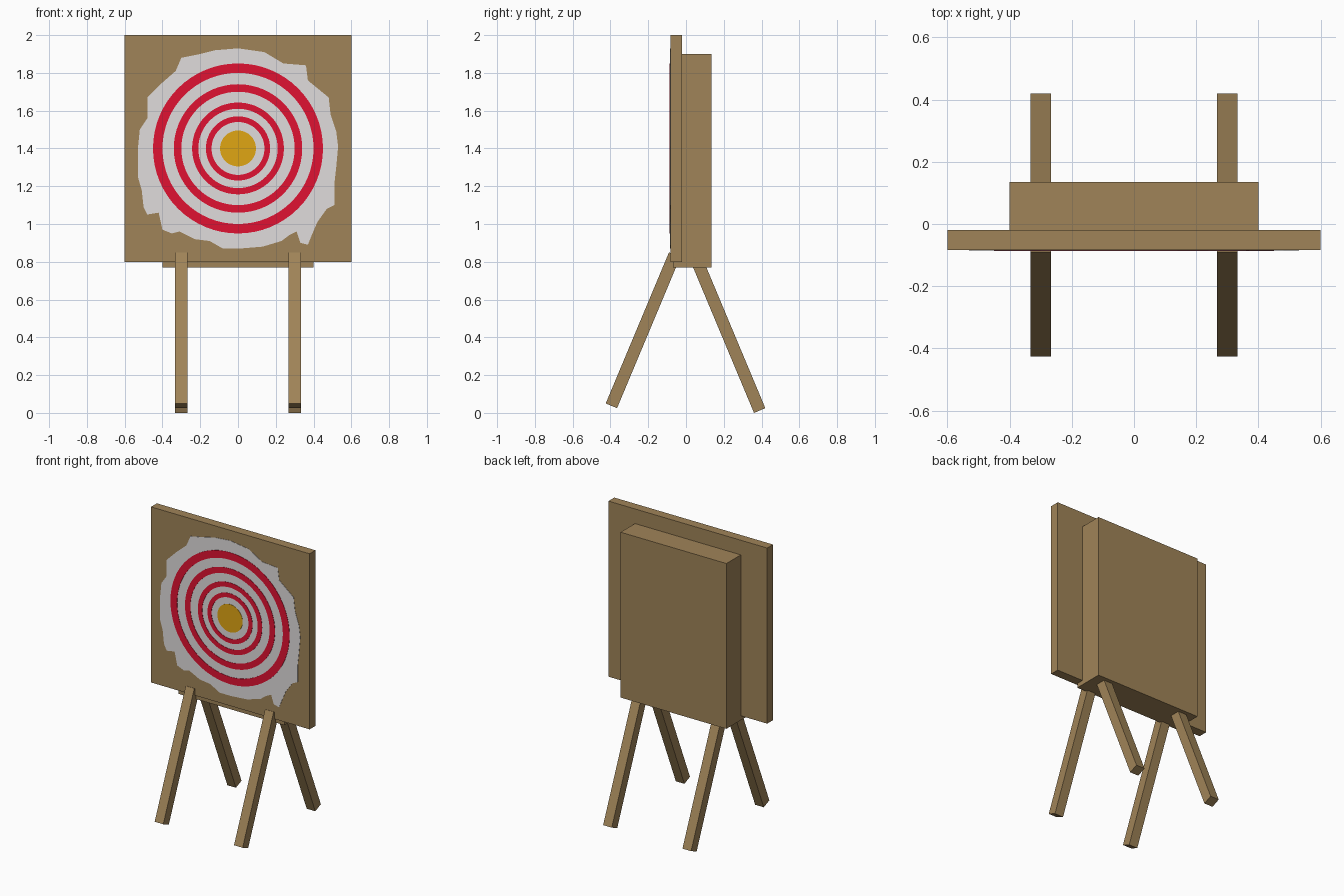
import bpy
import bmesh
from math import cos, sin, tau
from mathutils import Vector

default = bpy.data.objects.get("Cube")
if default:
    bpy.data.objects.remove(default, do_unlink=True)


def material(name, rgb):
    mat = bpy.data.materials.new(name)
    mat.use_nodes = True
    colour = (*rgb, 1)
    mat.diffuse_color = colour
    mat.node_tree.nodes["Principled BSDF"].inputs["Base Color"].default_value = colour
    return mat


wood = material("brown wood", (0.35, 0.23, 0.098))
white = material("white paint", (0.745, 0.716, 0.716))
red = material("red paint", (0.745, 0.006, 0.032))
gold = material("gold paint", (0.745, 0.381, 0.007))


def finish(name, bm, mat):
    bmesh.ops.recalc_face_normals(bm, faces=bm.faces)
    mesh = bpy.data.meshes.new(name)
    bm.to_mesh(mesh)
    bm.free()
    mesh.materials.append(mat)
    obj = bpy.data.objects.new(name, mesh)
    bpy.context.collection.objects.link(obj)
    return obj


def extrude(name, outline, push, mat):
    """Solid made by pushing a flat outline along a vector."""
    bm = bmesh.new()
    face = bm.faces.new([bm.verts.new(p) for p in outline])
    result = bmesh.ops.extrude_face_region(bm, geom=[face], use_keep_orig=True)
    moved = [v for v in result["geom"] if isinstance(v, bmesh.types.BMVert)]
    bmesh.ops.translate(bm, verts=moved, vec=push)
    return finish(name, bm, mat)


def box(name, low, high, mat):
    (x0, y0, z0), (x1, y1, z1) = low, high
    base = [(x0, y0, z0), (x1, y0, z0), (x1, y1, z0), (x0, y1, z0)]
    return extrude(name, base, (0, 0, z1 - z0), mat)


# Board and the thick block behind it
FRONT = -0.083
box("target_board", (-0.6, FRONT, 0.8), (0.6, -0.02, 2), wood)
box("back_block", (-0.4, -0.07, 0.77), (0.4, 0.135, 1.9), wood)

# Splayed square legs, with ends cut square to their length
LEG = 0.065
along = Vector((0, 0.386, 0.922))
across = Vector((0, 0.922, -0.386)) * LEG


def leg(name, x, side, foot, length):
    flip = Vector((1, side, 1))
    corners = [foot, foot + across, foot + across + along * length, foot + along * length]
    profile = [c * flip + Vector((x - LEG / 2, 0, 0)) for c in corners]
    extrude(name, profile, (LEG, 0, 0), wood)


for label, x in (("left", 0.3), ("right", -0.3)):
    leg("front_leg_" + label, x, 1, Vector((0, -0.425, 0.05)), 0.868)
    leg("back_leg_" + label, x, -1, Vector((0, -0.42, 0.025)), 0.868)

# Ragged patch of white paint with drips, in hundredths from the centre
CENTRE = 1.4
SPLASH = [
    (0, 53), (14, 51), (24, 45), (36, 44), (37, 36), (48, 27), (49, 18),
    (52, 9), (53, 1), (52, -10), (51, -19), (51, -30), (47, -32), (42, -39),
    (39, -46), (37, -51), (33, -50), (31, -44), (27, -46), (23, -49),
    (13, -52), (1, -53), (-8, -53), (-15, -49), (-23, -48), (-31, -44),
    (-35, -45), (-40, -43), (-42, -34), (-48, -35), (-50, -31), (-51, -22),
    (-53, -15), (-53, 0), (-52, 10), (-48, 16), (-48, 27), (-41, 34),
    (-33, 41), (-30, 48), (-20, 50), (-12, 52)]
COAT = 0.002
outline = [(x / 100, FRONT, CENTRE + z / 100) for x, z in SPLASH]
extrude("white_patch", outline, (0, -COAT, 0), white)


# Painted rings and centre spot on top of the white
def circle(radius, y, steps=64):
    return [(radius * cos(tau * i / steps), y, CENTRE + radius * sin(tau * i / steps))
            for i in range(steps)]


def ring(name, inner, outer, mat):
    bm = bmesh.new()
    back, front = FRONT - COAT, FRONT - 2 * COAT
    loops = [[bm.verts.new(p) for p in circle(r, y)]
             for r, y in ((inner, back), (inner, front), (outer, front), (outer, back))]
    for k, loop in enumerate(loops):
        other = loops[(k + 1) % 4]
        for i in range(len(loop)):
            bm.faces.new((loop[i - 1], loop[i], other[i], other[i - 1]))
    finish(name, bm, mat)


for n, (inner, outer) in enumerate(((0.14, 0.17), (0.21, 0.243), (0.3, 0.34), (0.4, 0.45))):
    ring(f"red_ring_{n + 1}", inner, outer, red)
extrude("bullseye", circle(0.095, FRONT - COAT), (0, -COAT, 0), gold)
